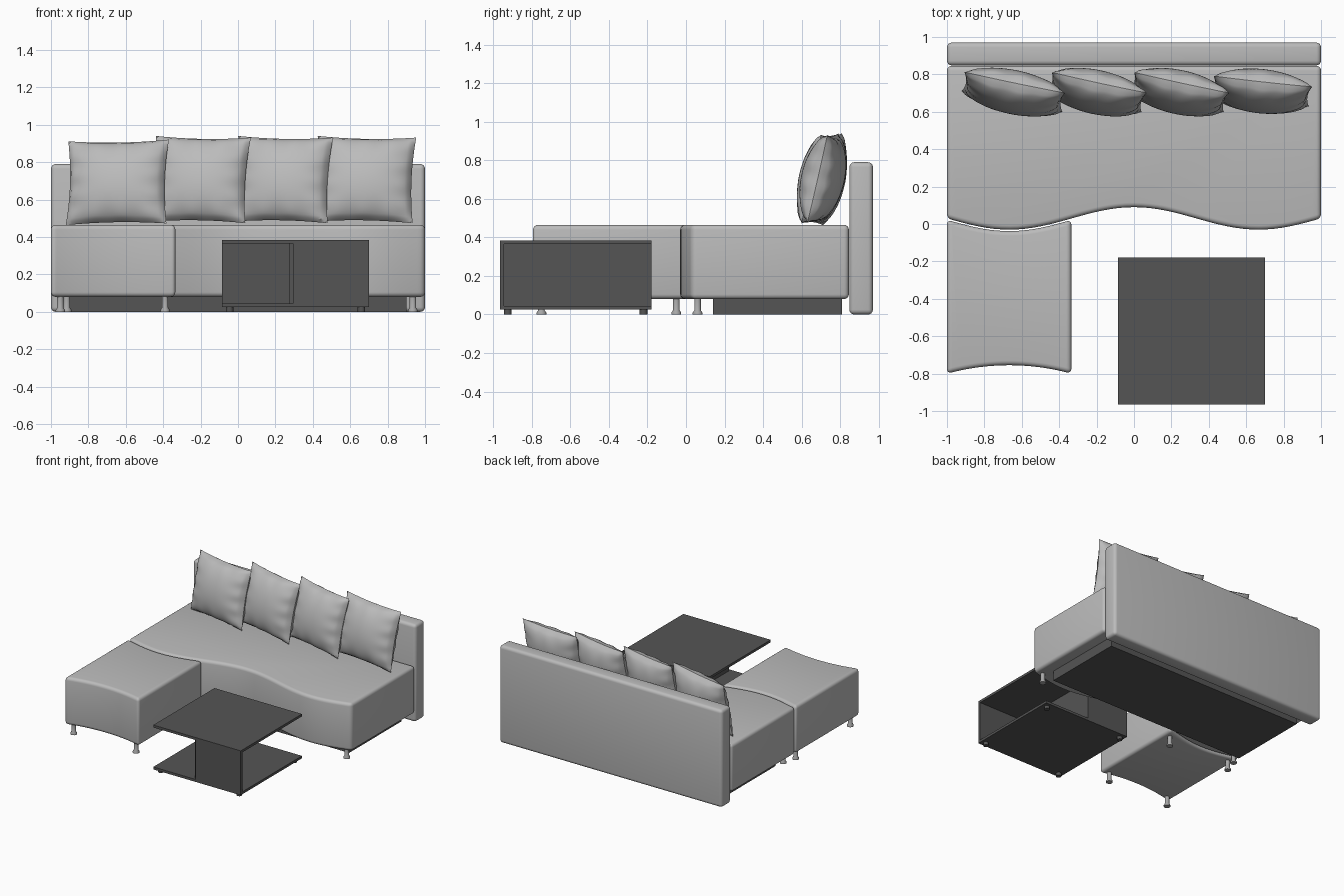
import bpy, bmesh, math
from mathutils import Matrix, Vector

old = bpy.data.objects.get("Cube")
if old:
    bpy.data.objects.remove(old, do_unlink=True)


def material(name, value):
    m = bpy.data.materials.new(name)
    m.use_nodes = True
    colour = (value, value, value, 1)
    m.diffuse_color = colour
    m.node_tree.nodes["Principled BSDF"].inputs["Base Color"].default_value = colour
    return m


FABRIC = material("grey fabric", 0.5)
DARK = material("dark wood", 0.09)
METAL = material("leg metal", 0.4)


def finish(name, bm, mat, smooth=True):
    bmesh.ops.recalc_face_normals(bm, faces=bm.faces)
    mesh = bpy.data.meshes.new(name)
    bm.to_mesh(mesh)
    bm.free()
    mesh.materials.append(mat)
    obj = bpy.data.objects.new(name, mesh)
    bpy.context.collection.objects.link(obj)
    if smooth:
        bpy.ops.object.select_all(action='DESELECT')
        obj.select_set(True)
        bpy.context.view_layer.objects.active = obj
        bpy.ops.object.shade_smooth_by_angle(angle=math.radians(35))
    return obj


def slab(name, outline, z0, z1, mat, radius=0.0):
    """Extrude a plan outline and round its sharp edges."""
    bm = bmesh.new()
    base = bm.faces.new([bm.verts.new((x, y, z0)) for x, y in outline])
    top = bmesh.ops.extrude_face_region(bm, geom=[base])["geom"]
    bmesh.ops.translate(bm, vec=(0, 0, z1 - z0),
                        verts=[g for g in top if isinstance(g, bmesh.types.BMVert)])
    bmesh.ops.recalc_face_normals(bm, faces=bm.faces)
    if radius:
        sharp = [e for e in bm.edges if e.calc_face_angle(0) > math.radians(40)]
        bmesh.ops.bevel(bm, geom=sharp, offset=radius, segments=4, profile=0.5,
                        affect='EDGES', clamp_overlap=True)
    return finish(name, bm, mat, radius > 0)


def box(name, x0, x1, y0, y1, z0, z1, mat, radius=0.0):
    return slab(name, [(x0, y0), (x1, y0), (x1, y1), (x0, y1)], z0, z1, mat, radius)


def span(a, b, n):
    return [a + (b - a) * i / n for i in range(n + 1)]


def turned(name, x, y, profile, mat, sides=16):
    """Stack of rings (radius, height) capped at both ends."""
    bm = bmesh.new()
    rings = []
    for r, z in profile:
        rings.append([bm.verts.new((x + r * math.cos(math.tau * i / sides),
                                    y + r * math.sin(math.tau * i / sides), z))
                      for i in range(sides)])
    for a, b in zip(rings, rings[1:]):
        for i in range(sides):
            j = (i + 1) % sides
            bm.faces.new((a[i], a[j], b[j], b[i]))
    bm.faces.new(rings[0])
    bm.faces.new(rings[-1])
    return finish(name, bm, mat)


# Sofa seat with a wavy front, backrest and recessed plinth
def wave(x):
    return 0.03 + 0.06 * math.cos(math.tau * x / 1.333)


front = [(x, wave(x)) for x in span(-1, 1, 48)]
slab("sofa_seat", front + [(1, 0.845), (-1, 0.845)], 0.08, 0.465, FABRIC, 0.025)
box("backrest", -1, 1, 0.848, 0.97, 0, 0.79, FABRIC, 0.025)
box("sofa_plinth", -0.9, 0.9, 0.14, 0.81, 0, 0.085, DARK)

# Ottoman: back edge follows the sofa wave, front edge is hollow
xs = span(-1, -0.335, 20)
near = [(x, -0.80 + 0.045 * (1 - ((x + 0.667) / 0.333) ** 2)) for x in xs]
far = [(x, wave(x) - 0.008) for x in reversed(xs)]
slab("ottoman", near + far, 0.08, 0.465, FABRIC, 0.025)

# Legs with flared feet
leg_profile = [(0.025, 0), (0.025, 0.01), (0.017, 0.022), (0.017, 0.085)]
legs = [(-0.95, -0.75), (-0.39, -0.75), (-0.95, -0.05), (-0.39, -0.05),
        (-0.915, 0.06), (0.935, 0.06)]
for i, (x, y) in enumerate(legs):
    turned(f"leg_{i + 1}", x, y, leg_profile, METAL)

# Coffee table: two boards joined by an S-shaped set of panels
L, R, F, B, MID, T = -0.085, 0.70, -0.965, -0.18, 0.295, 0.02
LOW, HIGH = 0.025, 0.385
box("table_top", L, R, F, B, HIGH - T, HIGH, DARK)
box("table_base", L, R, F, B, LOW, LOW + T, DARK)
box("table_front_panel", MID, R, F, F + T, LOW + T, HIGH - T, DARK)
box("table_back_panel", L, MID, B - T, B, LOW + T, HIGH - T, DARK)
box("table_middle_panel", MID - T, MID, F + T, B, LOW + T, HIGH - T, DARK)
for x in (L + 0.04, R - 0.04):
    for y in (F + 0.04, B - 0.04):
        turned("table_foot", x, y, [(0.02, 0), (0.02, LOW)], DARK)


# Cushions: two puffed sheets sharing a pinched seam, with creases at the edges
def cushion(name, centre, half_w, half_h, turn, lean, roll, phase, n=32):
    bm = bmesh.new()
    grid = {}
    for side in (1, -1):
        for i, u in enumerate(span(-1, 1, n)):
            for j, v in enumerate(span(-1, 1, n)):
                seam = i in (0, n) or j in (0, n)
                if seam and side == -1:
                    grid[side, i, j] = grid[1, i, j]
                    continue
                puff = 0.0 if seam else ((1 - u * u) * (1 - v * v)) ** 0.5
                crease = (math.sin(13 * v + phase) * abs(u) ** 5
                          + math.sin(11 * u + 2 * phase) * abs(v) ** 5)
                depth = side * 0.11 * puff * (1 + 0.13 * crease)
                x = half_w * u * (1 - 0.06 * (1 - v * v))
                z = half_h * v * (1 - 0.05 * (1 - u * u))
                grid[side, i, j] = bm.verts.new((x, depth, z))
        for i in range(n):
            for j in range(n):
                bm.faces.new([grid[side, a, b] for a, b in
                              ((i, j), (i + 1, j), (i + 1, j + 1), (i, j + 1))])
    pose = (Matrix.Translation(Vector(centre))
            @ Matrix.Rotation(math.radians(turn), 4, 'Z')
            @ Matrix.Rotation(math.radians(lean), 4, 'X')
            @ Matrix.Rotation(math.radians(roll), 4, 'Y'))
    bm.transform(pose)
    finish(name, bm, FABRIC)


cushion("cushion_1", (-0.645, 0.705, 0.692), 0.275, 0.23, -12, -13, -1, 0.0)
cushion("cushion_2", (-0.20, 0.705, 0.707), 0.26, 0.235, -12, -13, 1, 1.3)
cushion("cushion_3", (0.24, 0.705, 0.707), 0.26, 0.235, -12, -13, 1, 2.6)
cushion("cushion_4", (0.68, 0.71, 0.707), 0.265, 0.235, -6, -13, 1, 3.9)
